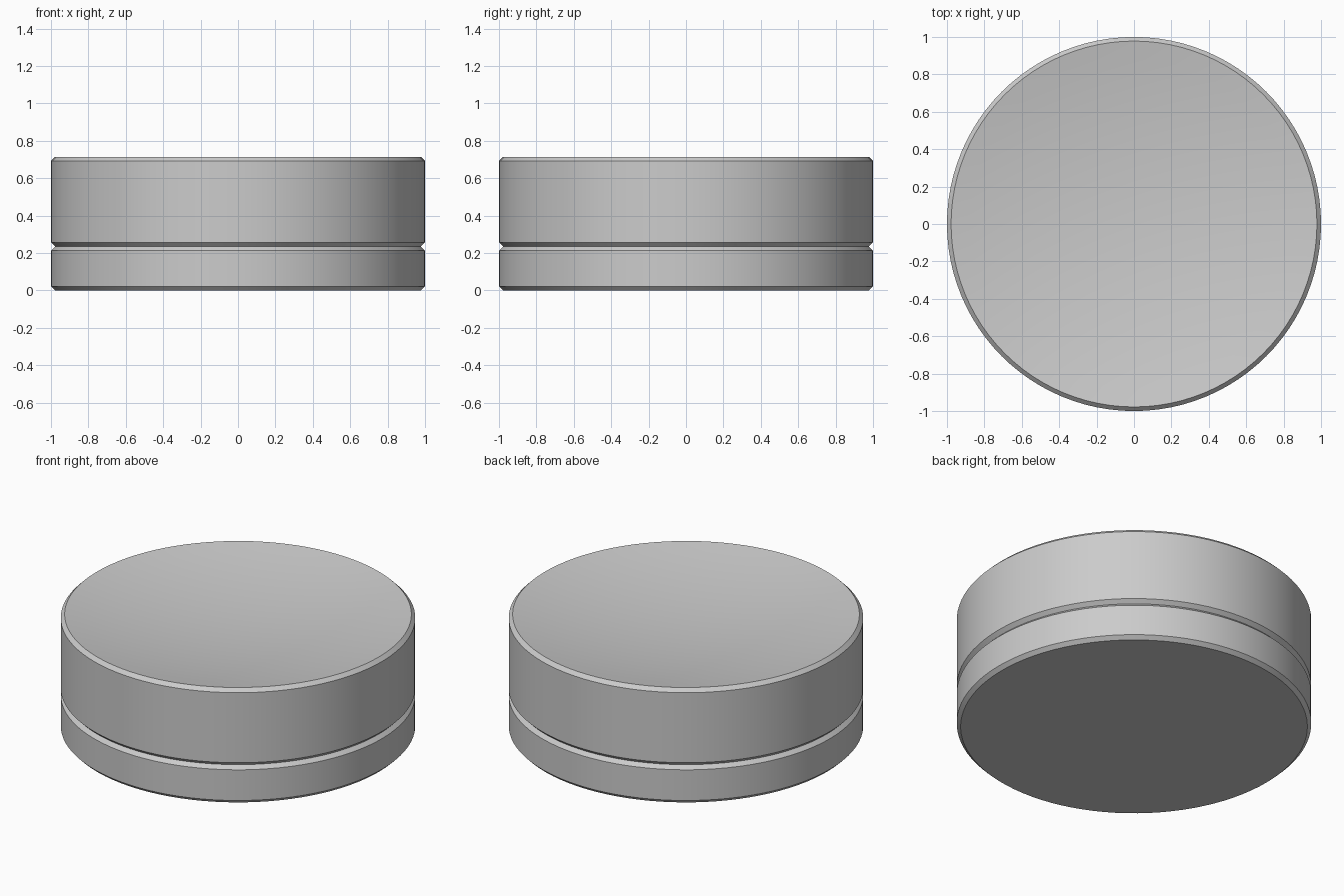
import bpy, bmesh, math

if "Cube" in bpy.data.objects:
    bpy.data.objects.remove(bpy.data.objects["Cube"], do_unlink=True)

grey = bpy.data.materials.new("plain grey")
grey.use_nodes = True
grey.diffuse_color = (0.6, 0.6, 0.6, 1)
grey.node_tree.nodes["Principled BSDF"].inputs["Base Color"].default_value = (0.6, 0.6, 0.6, 1)

SEGMENTS = 96
RADIUS = 1.0
BEVEL = 0.022


def lathe(name, profile):
    """Spin an (r, z) profile, running from axis to axis, around z."""
    bm = bmesh.new()
    verts = [bm.verts.new((r, 0, z)) for r, z in profile]
    edges = [bm.edges.new(pair) for pair in zip(verts, verts[1:])]
    bmesh.ops.spin(bm, geom=verts + edges, cent=(0, 0, 0), axis=(0, 0, 1),
                   angle=math.tau, steps=SEGMENTS, use_duplicate=False)
    bmesh.ops.remove_doubles(bm, verts=bm.verts, dist=1e-4)
    bmesh.ops.recalc_face_normals(bm, faces=bm.faces)
    mesh = bpy.data.meshes.new(name)
    bm.to_mesh(mesh)
    bm.free()
    mesh.materials.append(grey)
    obj = bpy.data.objects.new(name, mesh)
    bpy.context.collection.objects.link(obj)
    bpy.ops.object.select_all(action="DESELECT")
    obj.select_set(True)
    bpy.context.view_layer.objects.active = obj
    bpy.ops.object.shade_smooth_by_angle(angle=math.radians(25))
    return obj


def disc_profile(bottom, top, dish=0.0, rings=10):
    """Bevelled disc, with its upper face hollowed by the dish depth."""
    inner = RADIUS - BEVEL
    wall = [(0, bottom), (inner, bottom), (RADIUS, bottom + BEVEL),
            (RADIUS, top - BEVEL), (inner, top)]
    steps = rings if dish else 1
    face = [(inner * t, top - dish * (1 - t * t))
            for t in (1 - i / steps for i in range(1, steps + 1))]
    return wall + face


# Lower base, and upper body with a shallow concave top; bevels form the groove
lathe("base_disc", disc_profile(0.0, 0.235))
lathe("dished_body", disc_profile(0.235, 0.715, dish=0.09))
